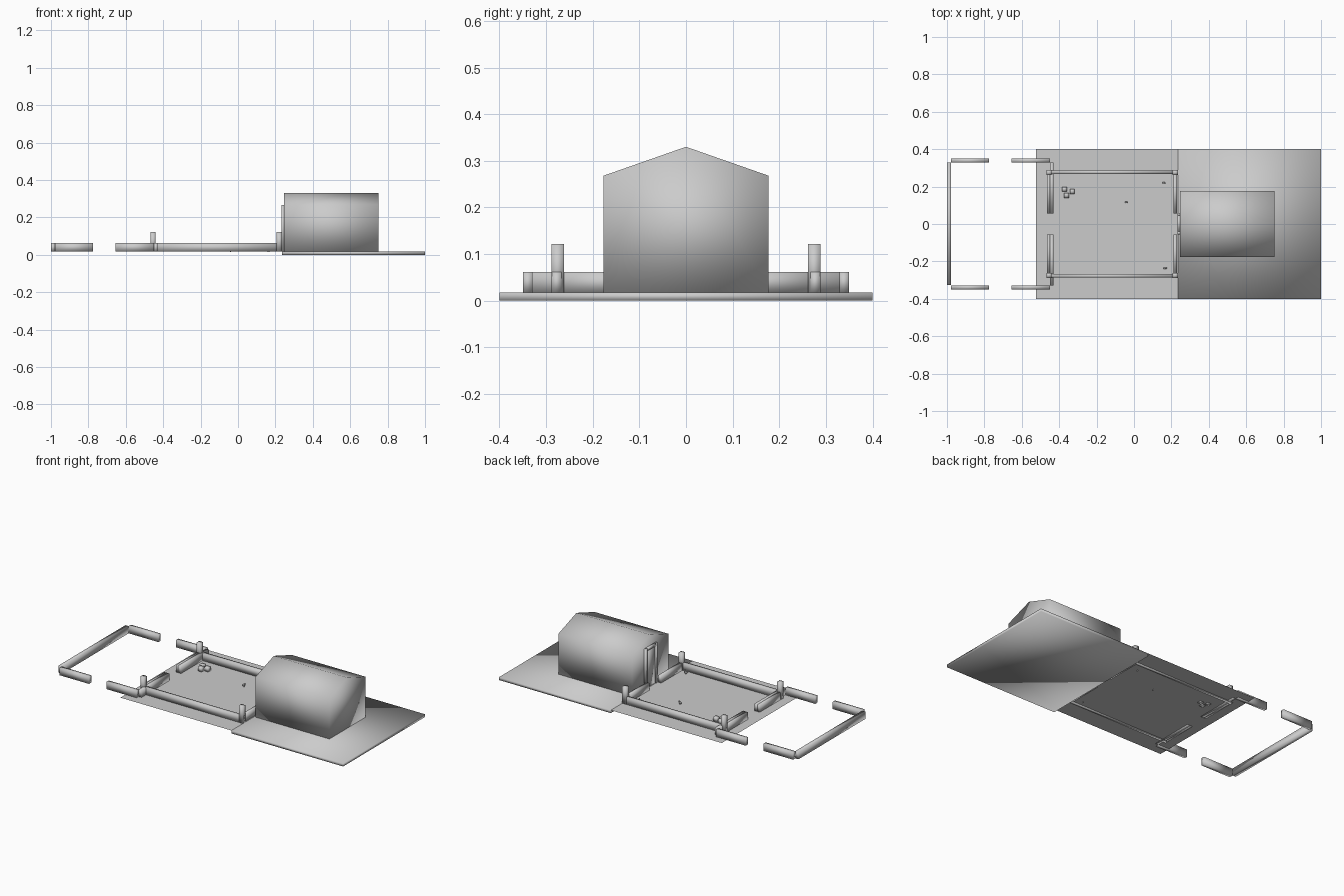
import bpy
import bmesh

default = bpy.data.objects.get("Cube")
if default:
    bpy.data.objects.remove(default)

grey = bpy.data.materials.new("plain grey")
grey.use_nodes = True
grey.diffuse_color = (0.6, 0.6, 0.6, 1)
grey.node_tree.nodes["Principled BSDF"].inputs["Base Color"].default_value = (0.6, 0.6, 0.6, 1)

GROUND = 0.018
BASE = 0.017
RAIL_TOP = 0.062


def finish(name, bm, smooth=True):
    bmesh.ops.recalc_face_normals(bm, faces=bm.faces)
    mesh = bpy.data.meshes.new(name)
    bm.to_mesh(mesh)
    bm.free()
    mesh.materials.append(grey)
    for face in mesh.polygons:
        face.use_smooth = smooth
    obj = bpy.data.objects.new(name, mesh)
    bpy.context.collection.objects.link(obj)
    return obj


def box(name, xs, ys, zs, smooth=True):
    bm = bmesh.new()
    bmesh.ops.create_cube(bm, size=1)
    for v in bm.verts:
        v.co = [r[0] if c < 0 else r[1] for c, r in zip(v.co, (xs, ys, zs))]
    return finish(name, bm, smooth)


# Thick slab under the house
box("house_slab", (0.235, 1), (-0.4, 0.4), (0, GROUND))

# Thin sheet of ground under the pen
bm = bmesh.new()
bm.faces.new([bm.verts.new((x, y, GROUND)) for x, y in
              ((-0.525, -0.4), (0.235, -0.4), (0.235, 0.4), (-0.525, 0.4))])
finish("pen_ground", bm, False)

# House: gabled profile extruded along x
bm = bmesh.new()
profile = [(-0.177, GROUND), (0.177, GROUND), (0.177, 0.268), (0, 0.33), (-0.177, 0.268)]
gable = bm.faces.new([bm.verts.new((0.245, y, z)) for y, z in profile])
extruded = bmesh.ops.extrude_face_region(bm, geom=[gable])
for v in extruded["geom"]:
    if isinstance(v, bmesh.types.BMVert):
        v.co.x = 0.75
# Extrusion keeps the starting face as the near gable
finish("house", bm)

# Doorway on the pen side
for name, y in (("door_jamb_left", 0.045), ("door_jamb_right", -0.055)):
    box(name, (0.232, 0.246), (y, y + 0.015), (GROUND, 0.265))
box("door_lintel", (0.232, 0.246), (-0.04, 0.045), (0.25, 0.265))
box("door_panel", (0.24, 0.246), (-0.04, 0.045), (GROUND, 0.25))


def mirrored(name, xs, ys, top=RAIL_TOP):
    box(name + "_left", xs, ys, (BASE, top))
    box(name + "_right", xs, (-ys[1], -ys[0]), (BASE, top))


# Pen walls, with a gap at each end, and taller corner posts
mirrored("pen_side_wall", (-0.465, 0.235), (0.267, 0.287))
mirrored("pen_inner_end_wall", (0.21, 0.23), (0.057, 0.27))
mirrored("pen_outer_end_wall", (-0.465, -0.45), (0.057, 0.27))
mirrored("pen_post_inner", (0.207, 0.235), (0.262, 0.288), 0.122)
mirrored("pen_post_outer", (-0.467, -0.441), (0.262, 0.288), 0.122)

# Outer yard fence
mirrored("yard_near_wall", (-0.45, -0.43), (0.057, 0.33))
mirrored("yard_side_rail", (-0.655, -0.45), (0.328, 0.35))
mirrored("yard_far_side_rail", (-0.978, -0.775), (0.328, 0.35))
box("yard_end_rail", (-1, -0.978), (-0.325, 0.328), (BASE, RAIL_TOP))

# Stacked bales in the pen corner
for i, (x, y) in enumerate(((-0.372, 0.186), (-0.33, 0.174), (-0.36, 0.153))):
    box(f"bale_{i + 1}", (x - 0.013, x + 0.013), (y - 0.013, y + 0.013), (BASE, 0.043))

# Tiny birds: body, head and legs
for i, (x, y) in enumerate(((0.16, 0.22), (-0.04, 0.115), (0.167, -0.236))):
    box(f"bird_{i + 1}_body", (x - 0.008, x + 0.006), (y - 0.004, y + 0.004), (0.024, 0.034))
    box(f"bird_{i + 1}_head", (x + 0.003, x + 0.009), (y - 0.003, y + 0.003), (0.033, 0.041))
    box(f"bird_{i + 1}_legs", (x - 0.002, x + 0.002), (y - 0.003, y + 0.003), (0.014, 0.025))
